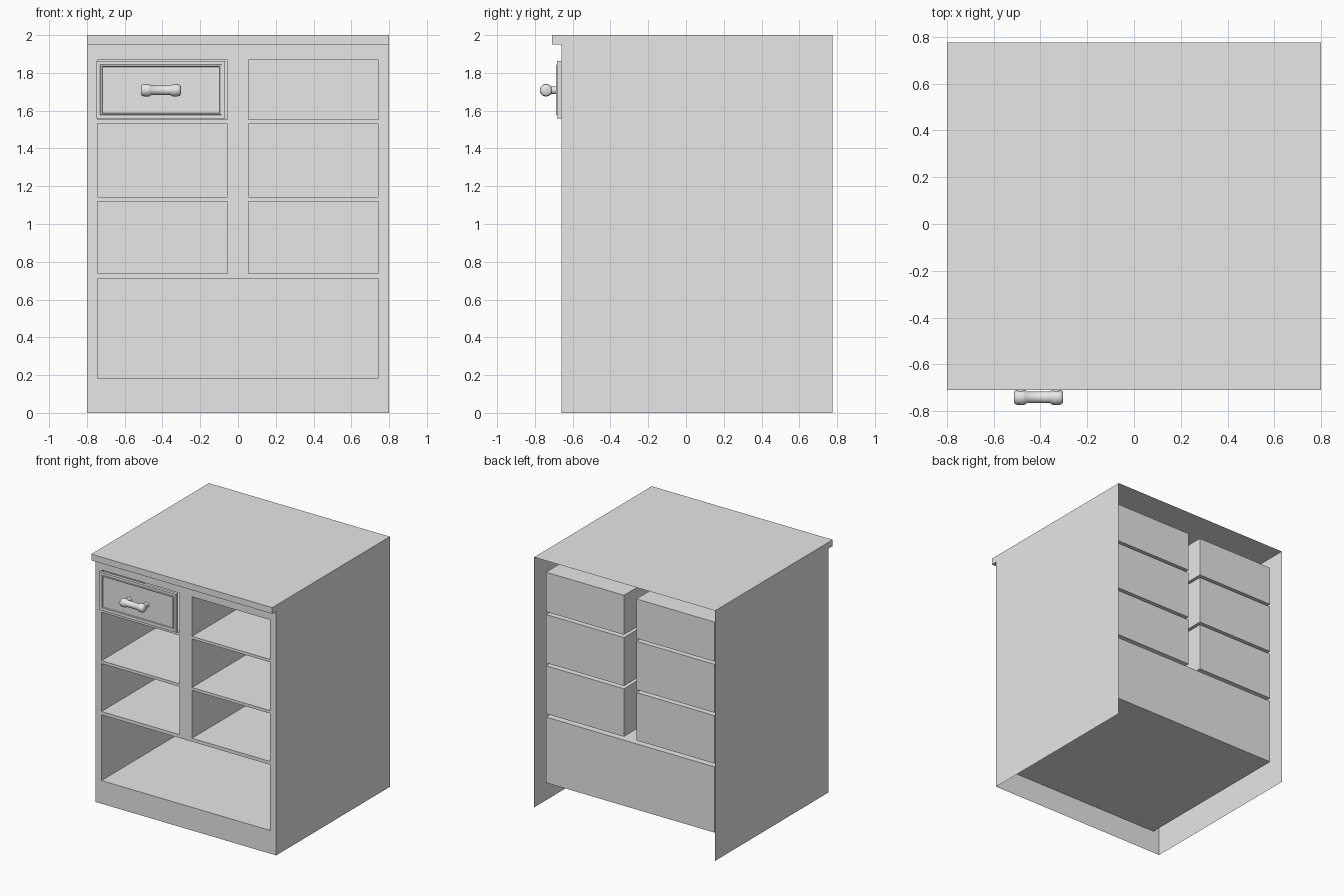
import bpy, bmesh, math
from mathutils import Vector, Matrix

cube = bpy.data.objects.get("Cube")
if cube:
    bpy.data.objects.remove(cube)

grey = bpy.data.materials.new("plain grey")
grey.use_nodes = True
grey.diffuse_color = (0.8, 0.8, 0.8, 1)
grey.node_tree.nodes["Principled BSDF"].inputs["Base Color"].default_value = (0.8, 0.8, 0.8, 1)

HALF, FRONT, BACK = 0.8, -0.66, 0.775
LIP_Y, LIP_Z, TOP = -0.71, 1.95, 2.0
BAY_BACK = 0.705
OUT, IN = 0.745, 0.055
ROWS = [(0.737, 1.12), (1.143, 1.53), (1.552, 1.868)]
BOTTOM = (0.185, 0.71)


def finish(name, bm, smooth=False):
    mesh = bpy.data.meshes.new(name)
    bm.to_mesh(mesh)
    bm.free()
    obj = bpy.data.objects.new(name, mesh)
    bpy.context.collection.objects.link(obj)
    mesh.materials.append(grey)
    if smooth:
        bpy.ops.object.select_all(action="DESELECT")
        obj.select_set(True)
        bpy.context.view_layer.objects.active = obj
        bpy.ops.object.shade_smooth_by_angle(angle=math.radians(40))
    return obj


def add_box(bm, x, y, z):
    verts = bmesh.ops.create_cube(bm, size=1)["verts"]
    for v in verts:
        v.co = [lo + (hi - lo) * (c + 0.5) for c, (lo, hi) in zip(v.co, (x, y, z))]
    return list({f for v in verts for f in v.link_faces})


def front_face(faces):
    return min(faces, key=lambda f: f.calc_center_median().y)


# Outer shell: two thin sides and a top with a front lip, open behind and below
bm = bmesh.new()
outline = [(BACK, 0), (BACK, TOP), (LIP_Y, TOP), (LIP_Y, LIP_Z), (FRONT, LIP_Z), (FRONT, 0)]
left, right = ([bm.verts.new((x, y, z)) for y, z in outline] for x in (HALF, -HALF))
bm.faces.new(left)
bm.faces.new(right)
for i in range(1, 4):
    bm.faces.new((left[i], left[i + 1], right[i + 1], right[i]))
bmesh.ops.recalc_face_normals(bm, faces=bm.faces)
finish("cabinet_shell", bm)

# Openings in the front, as x and z ranges
bays = [(x, z) for z in ROWS for x in ((-OUT, -IN), (IN, OUT))]
bays.append(((-OUT, OUT), BOTTOM))

# Face frame: a grid of cells with the openings left out
bm = bmesh.new()
xs = [-HALF, -OUT, -IN, IN, OUT, HALF]
zs = sorted([0, LIP_Z, *BOTTOM] + [z for row in ROWS for z in row])
for x0, x1 in zip(xs, xs[1:]):
    for z0, z1 in zip(zs, zs[1:]):
        cx, cz = (x0 + x1) / 2, (z0 + z1) / 2
        if any(a < cx < b and c < cz < d for (a, b), (c, d) in bays):
            continue
        bm.faces.new([bm.verts.new((x, FRONT, z))
                      for x, z in ((x0, z0), (x1, z0), (x1, z1), (x0, z1))])
bmesh.ops.remove_doubles(bm, verts=bm.verts, dist=0.001)
finish("face_frame", bm)

# Drawer bays: thin boxes open at the front
bm = bmesh.new()
for x, z in bays:
    faces = add_box(bm, x, (FRONT, BAY_BACK), z)
    bmesh.ops.delete(bm, geom=[front_face(faces)], context="FACES_ONLY")
finish("drawer_bays", bm)

# Drawer front with a raised border and a recessed panel
bm = bmesh.new()
panel = front_face(add_box(bm, (-0.748, -0.068), (-0.684, FRONT), (1.558, 1.862)))
for thickness, depth in ((0.026, 0), (0.003, 0.005), (0.01, 0), (0.003, -0.009)):
    bmesh.ops.inset_region(bm, faces=[panel], thickness=thickness, depth=depth)
finish("drawer_front", bm)

# Handle: lathed bar with thicker rounded ends
CX, CY, CZ = -0.408, -0.741, 1.708
half = [(0.105, 0), (0.105, 0.022), (0.1, 0.029), (0.09, 0.032), (0.066, 0.033),
        (0.058, 0.031), (0.05, 0.025)]
profile = half + [(-x, r) for x, r in reversed(half)]
bm = bmesh.new()
verts = [bm.verts.new((CX + x, CY, CZ + r)) for x, r in profile]
edges = [bm.edges.new(pair) for pair in zip(verts, verts[1:])]
bmesh.ops.spin(bm, geom=verts + edges, cent=(CX, CY, CZ), axis=(1, 0, 0),
               angle=math.tau, steps=24)
bmesh.ops.remove_doubles(bm, verts=bm.verts, dist=0.0005)
bmesh.ops.recalc_face_normals(bm, faces=bm.faces)
finish("handle_bar", bm, smooth=True)

# Handle posts joining the bar to the drawer
bm = bmesh.new()
for side in (-1, 1):
    place = Matrix.Translation(Vector((CX + side * 0.076, -0.707, CZ))) @ Matrix.Rotation(math.pi / 2, 4, "X")
    bmesh.ops.create_cone(bm, cap_ends=True, segments=20, radius1=0.021, radius2=0.021,
                          depth=0.06, matrix=place)
finish("handle_posts", bm, smooth=True)
